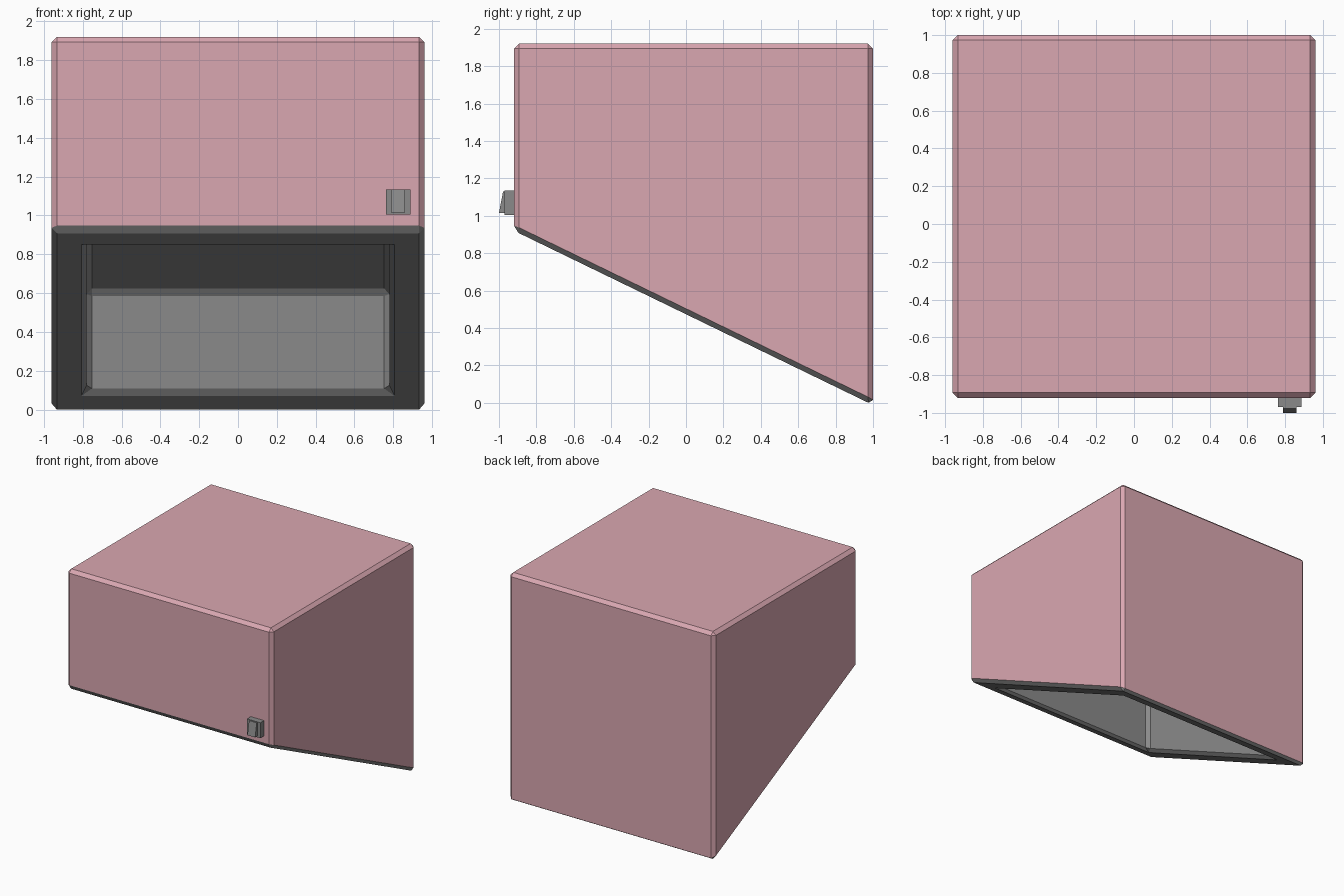
import bpy, bmesh, math

if "Cube" in bpy.data.objects:
    bpy.data.objects.remove(bpy.data.objects["Cube"])


def material(name, rgb):
    m = bpy.data.materials.new(name)
    m.diffuse_color = (*rgb, 1)
    m.use_nodes = True
    m.node_tree.nodes["Principled BSDF"].inputs["Base Color"].default_value = m.diffuse_color
    return m


PINK = material("dusty_pink", (0.70, 0.386, 0.44))
GREY = material("mid_grey", (0.255, 0.255, 0.255))


def add_object(name, bm, mats):
    me = bpy.data.meshes.new(name)
    bm.to_mesh(me)
    bm.free()
    for m in mats:
        me.materials.append(m)
    ob = bpy.data.objects.new(name, me)
    bpy.context.collection.objects.link(ob)
    return ob


def slope(y):
    """Height of the slanted underside at depth y."""
    return 0.92 - (y + 0.92) * 0.4854


def ring(bm, hx, y0, y1, z):
    return [bm.verts.new((x, y, z(y))) for x, y in
            ((-hx, y0), (hx, y0), (hx, y1), (-hx, y1))]


# Hood body: top, slanted bottom rim, and a cavity with vertical walls
bm = bmesh.new()
rings = [
    ring(bm, 0.96, -0.92, 1.0, lambda y: 1.92),              # top
    ring(bm, 0.96, -0.92, 1.0, slope),                       # outer rim
    ring(bm, 0.78, -0.752, 0.807, slope),                    # cavity mouth
    ring(bm, 0.78, -0.752, 0.807, lambda y: slope(y) + 0.53),  # cavity ceiling
]
bm.faces.new(rings[0])
bm.faces.new(rings[-1])
for a, b in zip(rings, rings[1:]):
    for i in range(4):
        j = (i + 1) % 4
        bm.faces.new((a[i], b[i], b[j], a[j]))
bmesh.ops.recalc_face_normals(bm, faces=bm.faces)
sharp = [e for e in bm.edges if e.calc_face_angle() > math.radians(20)]
bmesh.ops.bevel(bm, geom=sharp, offset=0.027, offset_type='OFFSET',
                segments=1, profile=0.5, affect='EDGES', clamp_overlap=True)
bm.normal_update()
# Grey on everything facing down and everything inside the cavity
for f in bm.faces:
    c = f.calc_center_median()
    inside = abs(c.x) < 0.9 and -0.88 < c.y < 0.93 and c.z < 1.8
    f.material_index = 1 if inside or f.normal.z < -0.2 else 0
add_object("hood_body", bm, [PINK, GREY])


def prism(name, profile, x0, x1):
    """Extrude a (y, z) profile along x."""
    bm = bmesh.new()
    f = bm.faces.new([bm.verts.new((x0, y, z)) for y, z in profile])
    ext = bmesh.ops.extrude_face_region(bm, geom=[f])
    bmesh.ops.translate(bm, vec=(x1 - x0, 0, 0),
                        verts=[v for v in ext["geom"] if isinstance(v, bmesh.types.BMVert)])
    bmesh.ops.recalc_face_normals(bm, faces=bm.faces)
    return add_object(name, bm, [GREY])


# Switch on the front, low on the right
prism("switch_housing",
      [(-0.915, 1.005), (-0.97, 1.005), (-0.97, 1.135), (-0.915, 1.135)], 0.763, 0.888)
prism("switch_rocker",
      [(-0.965, 1.015), (-1.0, 1.015), (-0.978, 1.13), (-0.965, 1.13)], 0.788, 0.86)
